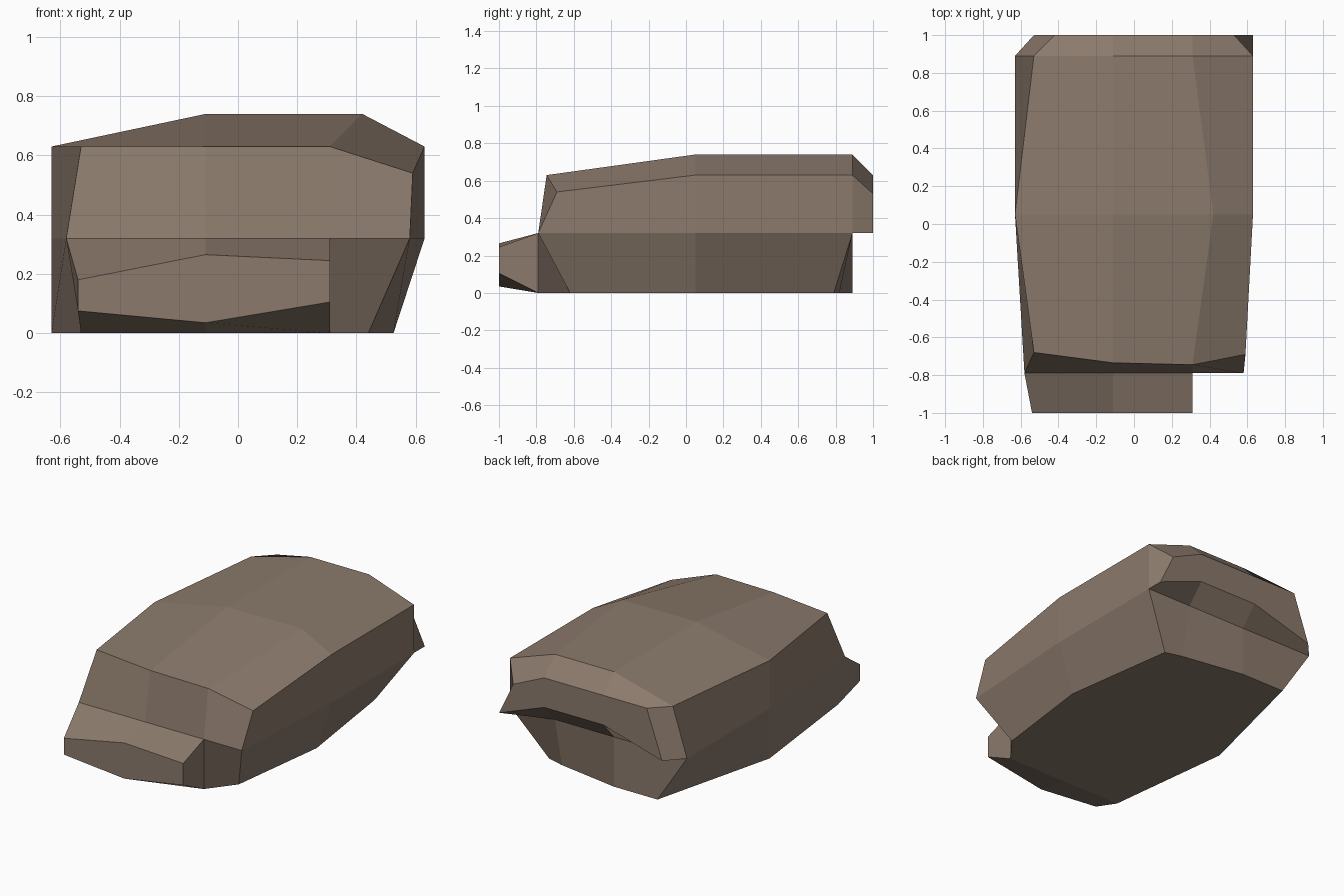
import bpy, bmesh

if "Cube" in bpy.data.objects:
    bpy.data.objects.remove(bpy.data.objects["Cube"])

bm = bmesh.new()
XS = (-0.53, -0.11, 0.31, 0.63)


def row(xs, ys, zs):
    """One cross strip of vertices; a single number is shared by the strip."""
    ys = ys if isinstance(ys, tuple) else (ys,) * len(xs)
    zs = zs if isinstance(zs, tuple) else (zs,) * len(xs)
    return [bm.verts.new(p) for p in zip(xs, ys, zs)]


# Strips wrapping the boulder: up the back, over the top, down the front
base_back = row((-0.42, -0.11, 0.31, 0.42), (0.89, 0.89, 0.82, 0.79), 0)
wall_back = row((-0.63, -0.11, 0.31, 0.63), 0.89, 0.32)
lip_low = row(XS, 1, (0.32, 0.44, 0.44, 0.32))
lip_high = row((-0.42, -0.11, 0.31, 0.53), 1, (0.63, 0.63, 0.63, 0.53))
top_back = row(XS, 0.89, (0.63, 0.74, 0.74, 0.63))
top_mid = row((-0.63, -0.11, 0.42, 0.63), 0.05, (0.63, 0.74, 0.74, 0.63))
top_front = row((-0.53, -0.11, 0.31, 0.59), (-0.68, -0.735, -0.745, -0.69),
                (0.63, 0.63, 0.63, 0.54))
waist_front = row((-0.58, -0.11, 0.31, 0.58), -0.79, 0.32)
nose_high = row((-0.54, -0.11, 0.31), -1, (0.18, 0.265, 0.245))
nose_low = row((-0.54, -0.11, 0.31), -1, (0.075, 0.035, 0.105))
base_front = row((-0.53, -0.11, 0.31, 0.44), (-0.79, -0.79, -0.79, -0.62), 0)
base_mid = row((-0.63, -0.11, 0.31, 0.525), 0.05, 0)
waist_mid = row((-0.63, 0.63), 0.05, 0.32)

# Skin the strips; the front nose only spans the first two columns
strips = [base_back, wall_back, lip_low, lip_high, top_back, top_mid, top_front,
          waist_front, nose_high, nose_low, base_front, base_mid, base_back]
for a, b in zip(strips, strips[1:]):
    for i in range(min(len(a), len(b)) - 1):
        bm.faces.new((a[i], a[i + 1], b[i + 1], b[i]))
bm.faces.new((waist_front[2], waist_front[3], base_front[3], base_front[2]))

# Left and right flanks
for c, mid in ((0, waist_mid[0]), (3, waist_mid[1])):
    for loop in ((wall_back, lip_low, lip_high, top_back),
                 (wall_back, top_back, top_mid, mid),
                 (mid, top_mid, top_front, waist_front),
                 (base_back, wall_back, mid, base_mid),
                 (base_mid, mid, waist_front, base_front)):
        bm.faces.new([v if v is mid else v[c] for v in loop])

# Nose end caps
for c in (0, 2):
    bm.faces.new([r[c] for r in (waist_front, nose_high, nose_low, base_front)])

bmesh.ops.recalc_face_normals(bm, faces=bm.faces)
mesh = bpy.data.meshes.new("boulder")
bm.to_mesh(mesh)
bm.free()

stone = bpy.data.materials.new("brown stone")
stone.diffuse_color = (0.26, 0.195, 0.15, 1)
stone.use_nodes = True
stone.node_tree.nodes["Principled BSDF"].inputs["Base Color"].default_value = stone.diffuse_color
mesh.materials.append(stone)
boulder = bpy.data.objects.new("boulder", mesh)
bpy.context.collection.objects.link(boulder)
